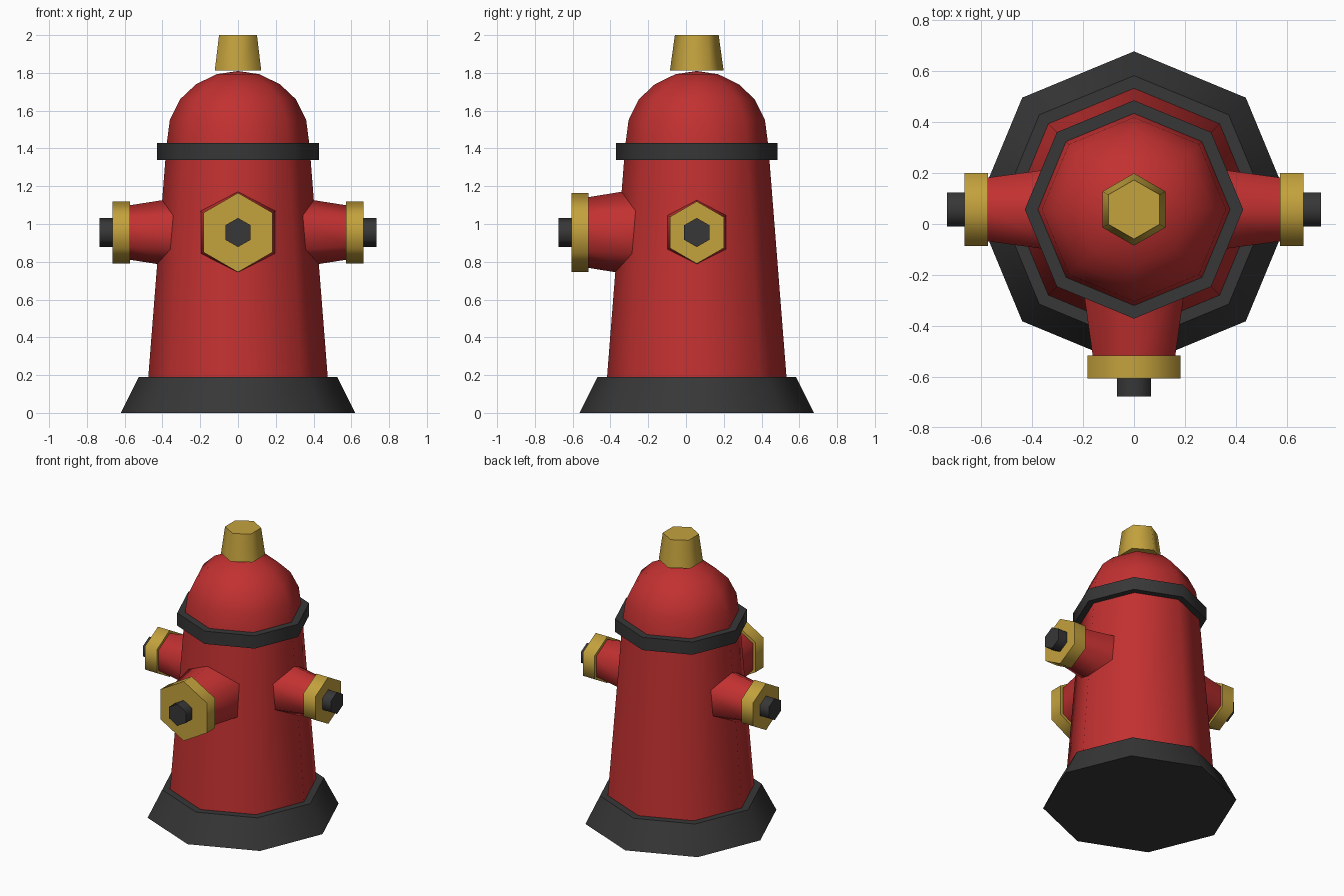
import bpy, bmesh, math
from mathutils import Matrix

if "Cube" in bpy.data.objects:
    bpy.data.objects.remove(bpy.data.objects["Cube"])

CY = 0.057      # barrel axis offset in y
NOZZLE_Z = 0.955


def material(name, rgb):
    m = bpy.data.materials.new(name)
    m.diffuse_color = (*rgb, 1)
    m.use_nodes = True
    m.node_tree.nodes["Principled BSDF"].inputs["Base Color"].default_value = m.diffuse_color
    return m


RED = material("red_paint", (0.54, 0.03, 0.03))
GOLD = material("gold_paint", (0.55, 0.36, 0.047))
DARK = material("dark_iron", (0.038, 0.038, 0.038))


def loft(name, sides, profile, mat, matrix, turn=0.0):
    """Stack polygon rings given as (radius, height); radius 0 closes to a point."""
    bm = bmesh.new()
    rings = []
    for r, h in profile:
        if r == 0:
            rings.append([bm.verts.new((0, 0, h))] * sides)
            continue
        rings.append([bm.verts.new((r * math.cos(turn + math.tau * k / sides),
                                    r * math.sin(turn + math.tau * k / sides), h))
                      for k in range(sides)])
    for a, b in zip(rings, rings[1:]):
        for k in range(sides):
            j = (k + 1) % sides
            corners = [a[k], a[j], b[j], b[k]]
            bm.faces.new(list(dict.fromkeys(corners)))
    bm.faces.new(rings[0][::-1])
    if profile[-1][0] > 0:
        bm.faces.new(rings[-1])
    bmesh.ops.recalc_face_normals(bm, faces=bm.faces)
    bm.transform(matrix)
    mesh = bpy.data.meshes.new(name)
    bm.to_mesh(mesh)
    bm.free()
    mesh.materials.append(mat)
    obj = bpy.data.objects.new(name, mesh)
    bpy.context.collection.objects.link(obj)
    bpy.ops.object.select_all(action='DESELECT')
    obj.select_set(True)
    bpy.context.view_layer.objects.active = obj
    bpy.ops.object.shade_smooth_by_angle(angle=math.radians(61))
    return obj


# Upright octagonal parts
up = Matrix.Translation((0, CY, 0))
loft("base", 8, [(0.62, 0), (0.525, 0.19)], DARK, up)
loft("barrel", 8, [(0.475, 0.19), (0.383, 1.36)], RED, up)
loft("collar", 8, [(0.428, 1.34), (0.428, 1.43)], DARK, up)
loft("dome", 8, [(0.378, 1.42), (0.361, 1.55), (0.307, 1.66), (0.222, 1.74),
                 (0.113, 1.793), (0, 1.81)], RED, up)
loft("top_cap", 6, [(0.142, 1.812), (0.116, 2.0)], GOLD, up, math.pi / 2)


def nozzle(side, angle, neck, cap_r, cap_start, cap_end, bolt_end):
    """Hexagonal outlet; distances run outward from the barrel axis."""
    m = (Matrix.Translation((0, CY, NOZZLE_Z)) @ Matrix.Rotation(angle, 4, 'Z')
         @ Matrix.Rotation(math.pi / 2, 4, 'Y'))
    loft(side + "_neck", 6, neck, RED, m)
    loft(side + "_cap", 6, [(cap_r, cap_start), (cap_r, cap_end)], GOLD, m)
    loft(side + "_bolt", 6, [(0.077, cap_end - 0.01), (0.077, bolt_end)], DARK, m)


# Two small side outlets and one large front outlet
for side, angle in (("right", 0), ("left", math.pi)):
    nozzle(side, angle, [(0.19, 0.28), (0.143, 0.58)], 0.165, 0.573, 0.665, 0.733)
nozzle("front", -math.pi / 2, [(0.235, 0.28), (0.186, 0.58)], 0.21, 0.572, 0.663, 0.733)
